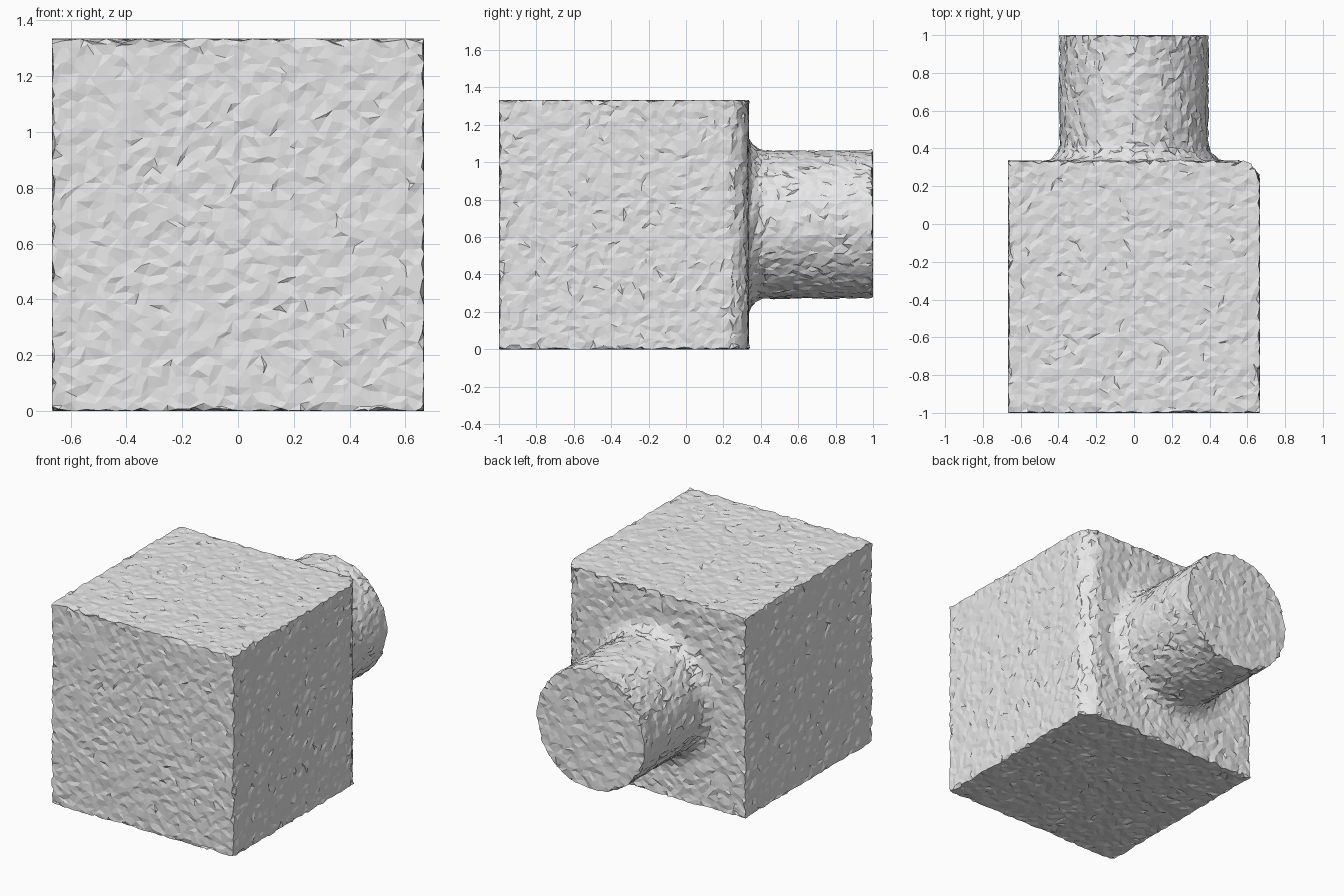
import bpy
import bmesh
import math
import random
from mathutils import Vector, Matrix

random.seed(7)
if "Cube" in bpy.data.objects:
    bpy.data.objects.remove(bpy.data.objects["Cube"], do_unlink=True)

HALF = 0.667          # half width of the block
MID_Z = HALF          # height of the boss axis
BACK = 0.334          # y of the block's back face
BOSS_R = 0.393        # radius of the boss
FLARE = 0.10          # radius of the fillet around the boss
ROUND = 0.12          # radius of the one rounded block edge
SKIN = 0.003          # inset that leaves room for the rough surface
JITTER_OUT, JITTER_SIDE = 0.006, 0.012


def add_object(name, bm):
    bmesh.ops.recalc_face_normals(bm, faces=bm.faces[:])
    mesh = bpy.data.meshes.new(name)
    bm.to_mesh(mesh)
    bm.free()
    obj = bpy.data.objects.new(name, mesh)
    bpy.context.collection.objects.link(obj)
    return obj


# Block with its back left upright edge rounded
bm = bmesh.new()
size = 2 * (HALF - SKIN)
bmesh.ops.create_cube(bm, size=size, matrix=Matrix.Translation((0, BACK - HALF, MID_Z)))
edge = [e for e in bm.edges
        if all(v.co.x > 0 and v.co.y > 0 for v in e.verts)]
bmesh.ops.bevel(bm, geom=edge, offset=ROUND, offset_type='OFFSET',
                segments=8, profile=0.5, affect='EDGES')
block = add_object("rough_block_with_boss", bm)

# Boss with a concave fillet at its foot, turned about the y axis
foot = BACK - SKIN
profile = [(0, 0), (BOSS_R + FLARE, 0)]
for i in range(9):
    a = math.radians(90 * i / 8)
    profile.append((BOSS_R + FLARE * (1 - math.sin(a)),
                    foot + FLARE * (1 - math.cos(a))))
profile += [(BOSS_R, 1 - SKIN), (0, 1 - SKIN)]
bm = bmesh.new()
verts = [bm.verts.new((r, y, MID_Z)) for r, y in profile]
edges = [bm.edges.new(pair) for pair in zip(verts, verts[1:])]
bmesh.ops.spin(bm, geom=verts + edges, cent=(0, 0, MID_Z), axis=(0, 1, 0),
               angle=2 * math.pi, steps=96, use_duplicate=False)
bmesh.ops.remove_doubles(bm, verts=bm.verts[:], dist=0.0001)
boss = add_object("boss_helper", bm)
boss.hide_render = True

# Join the two solids and cut the skin into small, even faces
union = block.modifiers.new("union", 'BOOLEAN')
union.operation = 'UNION'
union.solver = 'EXACT'
union.object = boss
remesh = block.modifiers.new("even_faces", 'REMESH')
remesh.mode = 'SHARP'
remesh.octree_depth = 6
remesh.scale = 0.95
remesh.use_remove_disconnected = True
bpy.context.view_layer.update()
graph = bpy.context.evaluated_depsgraph_get()
skin = bpy.data.meshes.new_from_object(block.evaluated_get(graph))
block.modifiers.clear()
bpy.data.objects.remove(boss, do_unlink=True)

# Roughen: shift every point a little out or in, and sideways
bm = bmesh.new()
bm.from_mesh(skin)
bm.normal_update()
low, high = Vector((-HALF, -1, 0)), Vector((HALF, 1, 2 * HALF))
shifts = []
for v in bm.verts:
    side = Vector([random.uniform(-1, 1) for _ in range(3)]) * JITTER_SIDE
    side -= v.normal * side.dot(v.normal)
    shifts.append(side + v.normal * random.uniform(-JITTER_OUT, JITTER_OUT))
for v, shift in zip(bm.verts, shifts):
    co = v.co + shift
    v.co = [min(max(c, a), b) for c, a, b in zip(co, low, high)]
bmesh.ops.triangulate(bm, faces=bm.faces[:], quad_method='BEAUTY')
for f in bm.faces:
    f.smooth = False
    f.material_index = 0
bm.to_mesh(skin)
bm.free()
skin.name = "rough_block_with_boss"
block.data = skin

# One plain grey
grey = bpy.data.materials.new("light_grey")
grey.use_nodes = True
colour = (0.8, 0.8, 0.8, 1)
grey.diffuse_color = colour
grey.node_tree.nodes["Principled BSDF"].inputs["Base Color"].default_value = colour
skin.materials.clear()
skin.materials.append(grey)
